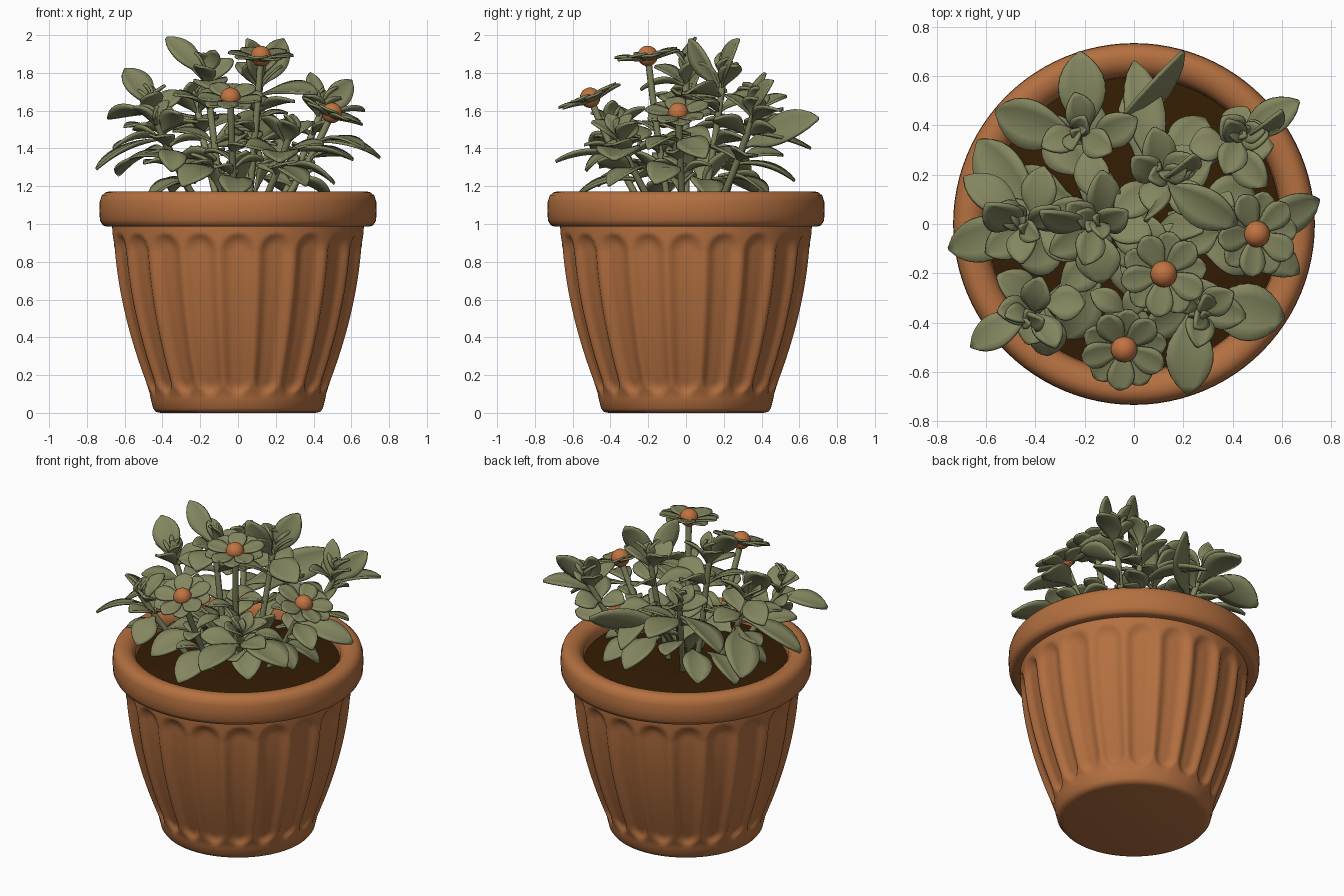
import bpy, bmesh, math, random
from mathutils import Vector

if "Cube" in bpy.data.objects:
    bpy.data.objects.remove(bpy.data.objects["Cube"])

random.seed(7)
UP = Vector((0, 0, 1))


def material(name, rgb):
    m = bpy.data.materials.new(name)
    m.diffuse_color = (*rgb, 1)
    m.use_nodes = True
    m.node_tree.nodes["Principled BSDF"].inputs["Base Color"].default_value = m.diffuse_color
    return m


CLAY = material("terracotta", (0.46, 0.163, 0.052))
GREEN = material("leaf green", (0.230, 0.240, 0.116))
SOIL = material("dark soil", (0.034, 0.012, 0.001))
ORANGE = material("flower orange", (0.53, 0.17, 0.052))


def finish(bm, name, mat, thickness=0):
    me = bpy.data.meshes.new(name)
    bm.to_mesh(me)
    bm.free()
    ob = bpy.data.objects.new(name, me)
    bpy.context.collection.objects.link(ob)
    me.materials.append(mat)
    for p in me.polygons:
        p.use_smooth = True
    if thickness:
        s = ob.modifiers.new("thickness", 'SOLIDIFY')
        s.thickness = thickness
        s.offset = 0
    return ob


def lathe(name, profile, mat, n=240, carve=None):
    """Revolve (r, z) points; carve(angle, z) gives an inward offset."""
    bm = bmesh.new()
    rings = []
    for r, z in profile:
        ring = []
        for k in range(n):
            a = math.tau * k / n
            q = r - (carve(a, z) if carve else 0)
            ring.append(bm.verts.new((q * math.cos(a), q * math.sin(a), z)))
        rings.append(ring)
    for a, b in zip(rings, rings[1:]):
        for k in range(n):
            bm.faces.new((a[k], a[(k + 1) % n], b[(k + 1) % n], b[k]))
    bm.faces.new(rings[0][::-1])
    bm.faces.new(rings[-1])
    ob = finish(bm, name, mat)
    bpy.context.view_layer.objects.active = ob
    ob.select_set(True)
    bpy.ops.object.shade_smooth_by_angle(angle=math.radians(60))
    ob.select_set(False)
    return ob


# Fluted pot body: twenty round-ended grooves
def flute(a, z):
    u = (((a + math.pi / 2) * 20 / math.tau + 0.5) % 1 - 0.5) * 2 / 0.88
    v = max(0, (z - 0.85) / 0.10, (0.18 - z) / 0.08)
    d = min(1, max(0, 1 - math.hypot(u, v)) * 1.5)
    return 0.028 * d * (2 - d)


body = [(0.41, 0), (0.435, 0.005), (0.45, 0.025), (0.461, 0.07)]
for i in range(71):
    s = i / 70
    body.append((0.467 + 0.199 * (1 - (1 - s) ** 1.85), 0.10 + 0.90 * s))
lathe("pot_body", body, CLAY, carve=flute)

# Rounded rim and the inner wall
lathe("pot_rim", [(0.63, 0.99), (0.70, 0.987), (0.718, 0.995), (0.731, 1.02), (0.734, 1.07),
                  (0.732, 1.12), (0.722, 1.15), (0.702, 1.167), (0.68, 1.173), (0.65, 1.17),
                  (0.62, 1.155), (0.60, 1.125), (0.595, 1.08), (0.59, 1.0)], CLAY, 96)

# Slightly mounded soil
lathe("soil", [(0.60, 1.03), (0.60, 1.08), (0.45, 1.10), (0.2, 1.11), (0.02, 1.115)], SOIL, 64)

WIDTHS = [0.12, 0.15, 0.30, 0.55, 0.77, 0.92, 1.0, 1.0, 0.92, 0.76, 0.50, 0.08]
PETAL = [0.25, 0.35, 0.5, 0.65, 0.8, 0.92, 1.0, 1.0, 0.92, 0.7, 0.2]


def leaf(bm, base, tip, width, arch=0.04, up=UP, cup=0.10, shape=WIDTHS):
    """Oval blade from base to tip, bowed upward and folded on the midrib."""
    base, tip = Vector(base), Vector(tip)
    d = (tip - base).normalized()
    side = d.cross(up).normalized()
    nrm = side.cross(d)
    rows = []
    for i, w in enumerate(shape):
        t = i / (len(shape) - 1)
        mid = base.lerp(tip, t) + nrm * arch * 4 * t * (1 - t)
        rows.append([bm.verts.new(mid + side * u * w * width / 2 + nrm * abs(u) ** 1.5 * w * width * cup)
                     for u in (-1, -0.55, 0, 0.55, 1)])
    for a, b in zip(rows, rows[1:]):
        for j in range(4):
            bm.faces.new((a[j], a[j + 1], b[j + 1], b[j]))


def rolled(amount):
    return Vector((random.uniform(-amount, amount), random.uniform(-amount, amount), 1))


# Stem tips: seven leafy shoots, then three flower stalks
TIPS = [(-0.22, 0.38, 1.64), (0.45, 0.37, 1.62), (-0.46, 0.0, 1.63), (-0.43, -0.38, 1.53),
        (-0.17, 0.0, 1.81), (0.12, 0.2, 1.79), (0.27, -0.36, 1.46),
        (0.12, -0.20, 1.87), (-0.04, -0.50, 1.65), (0.49, -0.04, 1.57)]


def on_stem(i, t):
    p = Vector(TIPS[i])
    a = Vector((p.x * 0.45, p.y * 0.45, 1.08))
    m = Vector((p.x * 0.75, p.y * 0.75, 1.08 + (p.z - 1.08) * 0.45))
    return a * (1 - t) ** 2 + m * 2 * t * (1 - t) + p * t * t


# Stems as round curves
cu = bpy.data.curves.new("stems", 'CURVE')
cu.dimensions = '3D'
cu.bevel_depth = 0.018
cu.bevel_resolution = 2
for i in range(len(TIPS)):
    sp = cu.splines.new('POLY')
    sp.points.add(8)
    for k, pt in enumerate(sp.points):
        pt.co = (*on_stem(i, k / 8), 1)
cu.materials.append(GREEN)
bpy.context.collection.objects.link(bpy.data.objects.new("stems", cu))

# Rosettes: count, place on stem, length, elevation and width of each tier
TIERS = [(2, 1.0, 0.10, 75, 0.055), (2, 0.97, 0.15, 58, 0.09), (3, 0.90, 0.20, 38, 0.125),
         (3, 0.74, 0.24, 18, 0.145), (2, 0.50, 0.24, 8, 0.15)]
bm = bmesh.new()
for i in range(7):
    turn = math.atan2(TIPS[i][1], TIPS[i][0])
    for n, t, length, elev, width in TIERS:
        turn += 1.2
        for k in range(n):
            az = turn + math.tau * k / n + random.uniform(-0.25, 0.25)
            e = math.radians(elev + random.uniform(-10, 10))
            o = on_stem(i, t)
            d = Vector((math.cos(az) * math.cos(e), math.sin(az) * math.cos(e), math.sin(e)))
            while (o + d * length).xy.length > 0.66 and length > 0.13:
                length -= 0.01
            leaf(bm, o, o + d * length, width, 0.02, rolled(0.45))
# Small leaves on the flower stalks
for i in (7, 8, 9):
    for k in range(6):
        az, o = k * 2.4 + i, on_stem(i, 0.25 + 0.07 * k)
        leaf(bm, o, o + Vector((math.cos(az) * 0.17, math.sin(az) * 0.17, 0.05)), 0.10, 0.025, rolled(0.4))
finish(bm, "shoot_leaves", GREEN, 0.014)

# Large outer leaves: stem, place on stem, tip x y z, width
BIG = [(0, .8, -.22, .70, 1.55, .19), (0, .85, -.56, .46, 1.45, .21), (2, .6, -.63, .34, 1.26, .22),
       (5, .6, 0, .66, 1.40, .16), (0, .6, .20, .70, 1.56, .19), (1, .85, .67, .50, 1.60, .14),
       (9, .75, .75, .10, 1.35, .16), (6, .8, .61, -.38, 1.34, .23), (6, .75, .22, -.69, 1.33, .19),
       (2, .7, -.75, -.10, 1.29, .18), (2, .9, -.69, .19, 1.56, .15), (3, .85, -.66, -.50, 1.40, .14),
       (3, .7, -.35, -.53, 1.28, .15), (4, .9, -.13, -.24, 1.71, .18), (5, .9, .24, .28, 1.98, .15),
       (4, .95, -.38, .05, 1.985, .13), (2, .95, -.60, .08, 1.82, .16), (5, .85, .42, 0, 1.69, .17),
       (9, .75, .67, -.20, 1.40, .14), (1, .9, .38, .42, 1.80, .10), (1, .9, .60, .46, 1.76, .13),
       (5, .9, .05, .02, 1.98, .13)]
bm = bmesh.new()
for i, t, x, y, z, w in BIG:
    # Steep leaves turn their faces to the front right, flat ones face up
    steep = z - on_stem(i, t).z > 0.1
    leaf(bm, on_stem(i, t), (x, y, z), w, 0.02 if steep else 0.03,
         Vector((0.5, -1, 0.4)) if steep else rolled(0.35))
finish(bm, "outer_leaves", GREEN, 0.015)

# Low leaves above the soil: a drooping outer fan and a smaller heart
bm = bmesh.new()
for k in range(10):
    a = math.tau * (k + 0.5) / 10 + random.uniform(-0.12, 0.12)
    r0, r1 = 0.24, random.uniform(0.49, 0.58)
    z = random.uniform(1.22, 1.32)
    leaf(bm, (r0 * math.cos(a), r0 * math.sin(a), z),
         (r1 * math.cos(a), r1 * math.sin(a), z - 0.09), 0.18, 0.035, rolled(0.3))
    if k % 2:
        leaf(bm, (0.09 * math.cos(a), 0.09 * math.sin(a), 1.15),
             (0.28 * math.cos(a + .2), 0.28 * math.sin(a + .2), z + 0.15), 0.13, 0.03, rolled(0.3))
finish(bm, "low_leaves", GREEN, 0.014)

# Flowers: shallow bowls of blunt petals around an orange ball, each facing outward
for i, face in ((7, (0.03, -0.15, 1)), (8, (0, -0.42, 1)), (9, (0.42, -0.05, 1))):
    nrm = Vector(face).normalized()
    ux = nrm.orthogonal().normalized()
    uy = nrm.cross(ux)
    c = Vector(TIPS[i])
    bm = bmesh.new()
    for layer in range(2):
        for k in range(5):
            a = math.tau * (k + layer / 2) / 5
            d = ux * math.cos(a) + uy * math.sin(a)
            leaf(bm, c + d * 0.01 - nrm * 0.008 * layer,
                 c + d * 0.175 + nrm * (0.035 - 0.012 * layer), 0.11, 0.004, nrm, 0.08, PETAL)
    finish(bm, "flower_petals", GREEN, 0.012)
    bpy.ops.mesh.primitive_uv_sphere_add(segments=24, ring_count=14, radius=0.054, location=c + nrm * 0.02)
    ball = bpy.context.object
    ball.name = "flower_centre"
    ball.data.materials.append(ORANGE)
    bpy.ops.object.shade_smooth()
    ball.select_set(False)
